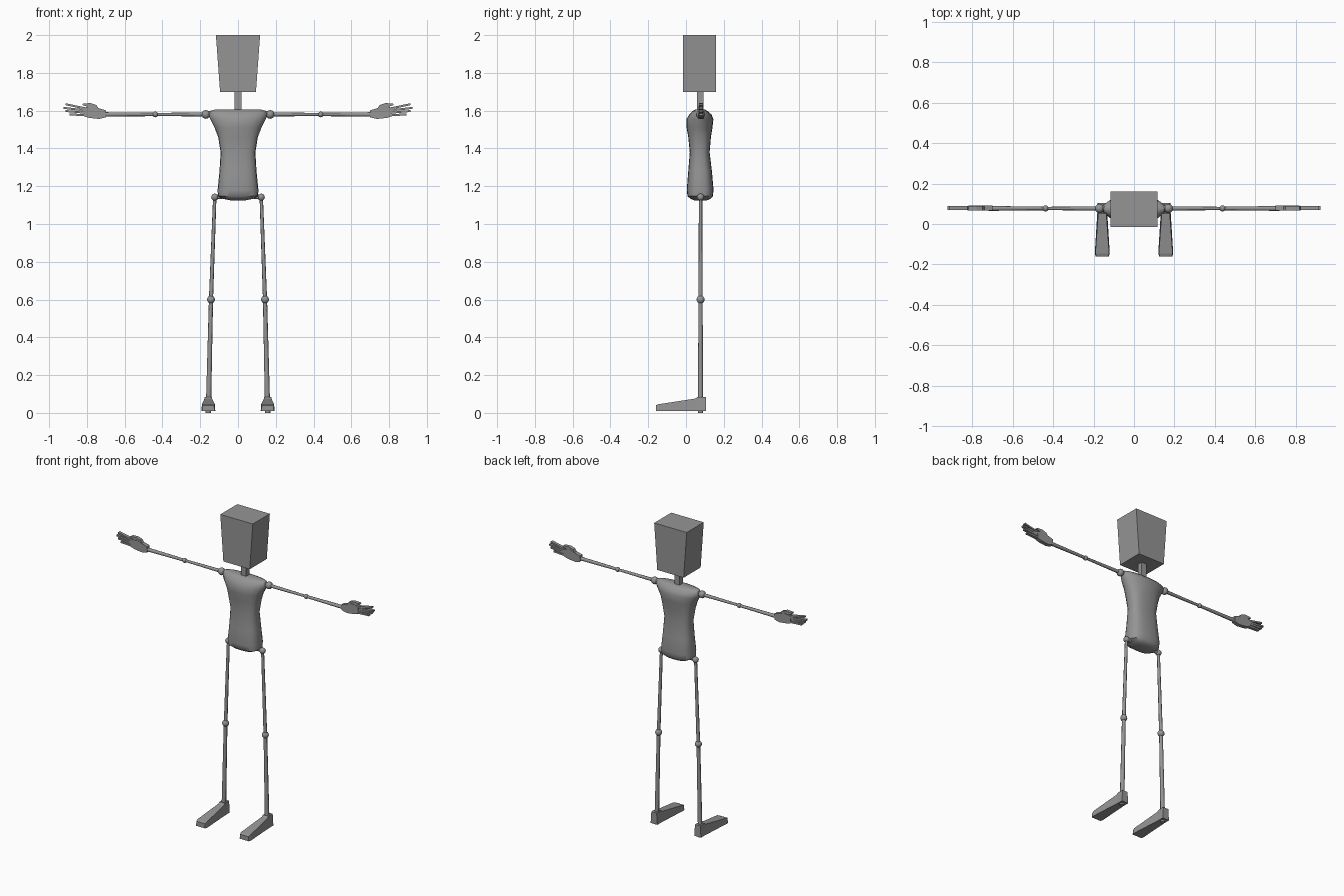
import bpy, bmesh
from math import cos, sin, pi, copysign
from mathutils import Vector

cube = bpy.data.objects.get("Cube")
if cube:
    bpy.data.objects.remove(cube, do_unlink=True)

grey = bpy.data.materials.new("plain_grey")
grey.use_nodes = True
tone = (0.3, 0.3, 0.3, 1)
grey.diffuse_color = tone
grey.node_tree.nodes["Principled BSDF"].inputs["Base Color"].default_value = tone

MID = 0.077  # depth of the limb plane


def finish(name, bm, smooth=None):
    bmesh.ops.recalc_face_normals(bm, faces=bm.faces)
    mesh = bpy.data.meshes.new(name)
    bm.to_mesh(mesh)
    bm.free()
    obj = bpy.data.objects.new(name, mesh)
    bpy.context.collection.objects.link(obj)
    mesh.materials.append(grey)
    if smooth:
        bpy.ops.object.select_all(action='DESELECT')
        obj.select_set(True)
        bpy.context.view_layer.objects.active = obj
        bpy.ops.object.shade_smooth_by_angle(angle=smooth)
    return obj


def loft(name, rings, smooth=None):
    """Skin a list of equal-length point rings and cap both ends."""
    bm = bmesh.new()
    rows = [[bm.verts.new(p) for p in ring] for ring in rings]
    n = len(rows[0])
    for a, b in zip(rows, rows[1:]):
        for i in range(n):
            j = (i + 1) % n
            bm.faces.new((a[i], a[j], b[j], b[i]))
    bm.faces.new(rows[0])
    bm.faces.new(rows[-1])
    return finish(name, bm, smooth)


def rect(x, y0, y1, z, cx=0):
    return [(cx - x, y0, z), (cx + x, y0, z), (cx + x, y1, z), (cx - x, y1, z)]


def rod(name, start, end, r0, r1, sides=8):
    start, end = Vector(start), Vector(end)
    turn = (end - start).to_track_quat('Z', 'Y')
    circle = [Vector((cos(2 * pi * i / sides), sin(2 * pi * i / sides), 0))
              for i in range(sides)]
    return loft(name, [[c + turn @ (p * r) for p in circle]
                       for c, r in ((start, r0), (end, r1))], 0.9)


def ball(name, centre, r):
    bm = bmesh.new()
    bmesh.ops.create_uvsphere(bm, u_segments=12, v_segments=8, radius=r)
    bmesh.ops.translate(bm, verts=bm.verts, vec=centre)
    return finish(name, bm, 0.9)


def slab(name, outline, y0, y1):
    """Extrude an x-z outline through the depth."""
    return loft(name, [[(x, y, z) for x, z in outline] for y in (y0, y1)])


# Head and neck
loft("head", [rect(0.095, -0.015, 0.16, 1.70), rect(0.117, -0.015, 0.16, 2.0)])
loft("neck", [rect(0.018, 0.058, 0.092, 1.59), rect(0.018, 0.058, 0.092, 1.71)])

# Torso: rounded sections as (z, half width, front, back)
sections = [(1.125, 0.04, 0.045, 0.11), (1.133, 0.08, 0.025, 0.13),
            (1.147, 0.106, 0.008, 0.142), (1.18, 0.108, 0.004, 0.146),
            (1.28, 0.098, 0.012, 0.137), (1.38, 0.092, 0.02, 0.125),
            (1.46, 0.105, 0.012, 0.132), (1.51, 0.124, 0.003, 0.14),
            (1.555, 0.147, 0.002, 0.145), (1.58, 0.157, 0.018, 0.135),
            (1.598, 0.15, 0.034, 0.115), (1.605, 0.125, 0.048, 0.102)]


def section(z, half, front, back):
    ring = []
    power = 0.72 if z < 1.5 else 0.95
    for i in range(20):
        a = 2 * pi * i / 20
        c, s = (copysign(abs(v) ** power, v) for v in (cos(a), sin(a)))
        ring.append((half * c, (front + back) / 2 + (back - front) / 2 * s, z))
    return ring


loft("torso", [section(*s) for s in sections], 0.8)

for side, s in (("left", 1), ("right", -1)):
    def at(x, z):
        return (s * x, MID, z)

    # Arm
    ball(side + "_shoulder", at(0.17, 1.58), 0.023)
    rod(side + "_collar", at(0.12, 1.585), at(0.17, 1.58), 0.016, 0.014)
    rod(side + "_upper_arm", at(0.17, 1.58), at(0.44, 1.58), 0.011, 0.008)
    ball(side + "_elbow", at(0.438, 1.58), 0.015)
    rod(side + "_forearm", at(0.44, 1.58), at(0.72, 1.58), 0.009, 0.012)

    # Hand: palm, thumb and four fingers spreading slightly upward
    palm = [(0.70, 1.565), (0.735, 1.556), (0.79, 1.562), (0.815, 1.57),
            (0.82, 1.615), (0.77, 1.625), (0.735, 1.612), (0.70, 1.602)]
    slab(side + "_palm", [(s * x, z) for x, z in palm], 0.066, 0.092)
    thumb = [(0.735, 1.607), (0.75, 1.63), (0.78, 1.64), (0.82, 1.638),
             (0.825, 1.63), (0.79, 1.618)]
    slab(side + "_thumb", [(s * x, z) for x, z in thumb], 0.068, 0.09)
    fingers = [(1.610, 0.912, 1.634), (1.600, 0.924, 1.615),
               (1.589, 0.912, 1.598), (1.576, 0.893, 1.580)]
    for i, (z0, tip, z1) in enumerate(fingers):
        shape = [(0.80, z0 - 0.006), (tip, z1 - 0.005),
                 (tip, z1 + 0.005), (0.80, z0 + 0.006)]
        slab(f"{side}_finger_{i + 1}", [(s * x, z) for x, z in shape], 0.069, 0.089)

    # Leg
    ball(side + "_hip", at(0.123, 1.142), 0.019)
    rod(side + "_hip_link", at(0.085, 1.145), at(0.123, 1.142), 0.012, 0.012)
    rod(side + "_thigh", at(0.123, 1.142), at(0.143, 0.6), 0.009, 0.011)
    ball(side + "_knee", at(0.143, 0.6), 0.021)
    rod(side + "_shin", at(0.143, 0.6), at(0.157, 0.0), 0.011, 0.014)

    # Foot: wedge widening and lowering toward the toes
    loft(side + "_foot", [
        [(s * (0.157 + sign * w), y, z) for sign, w, z in
         ((-1, low, 0.01), (1, low, 0.01), (1, top, h), (-1, top, h))]
        for y, low, top, h in ((0.105, 0.024, 0.019, 0.085),
                               (0.06, 0.024, 0.019, 0.085),
                               (0.05, 0.025, 0.02, 0.076),
                               (-0.145, 0.037, 0.034, 0.046),
                               (-0.16, 0.033, 0.03, 0.04))])
